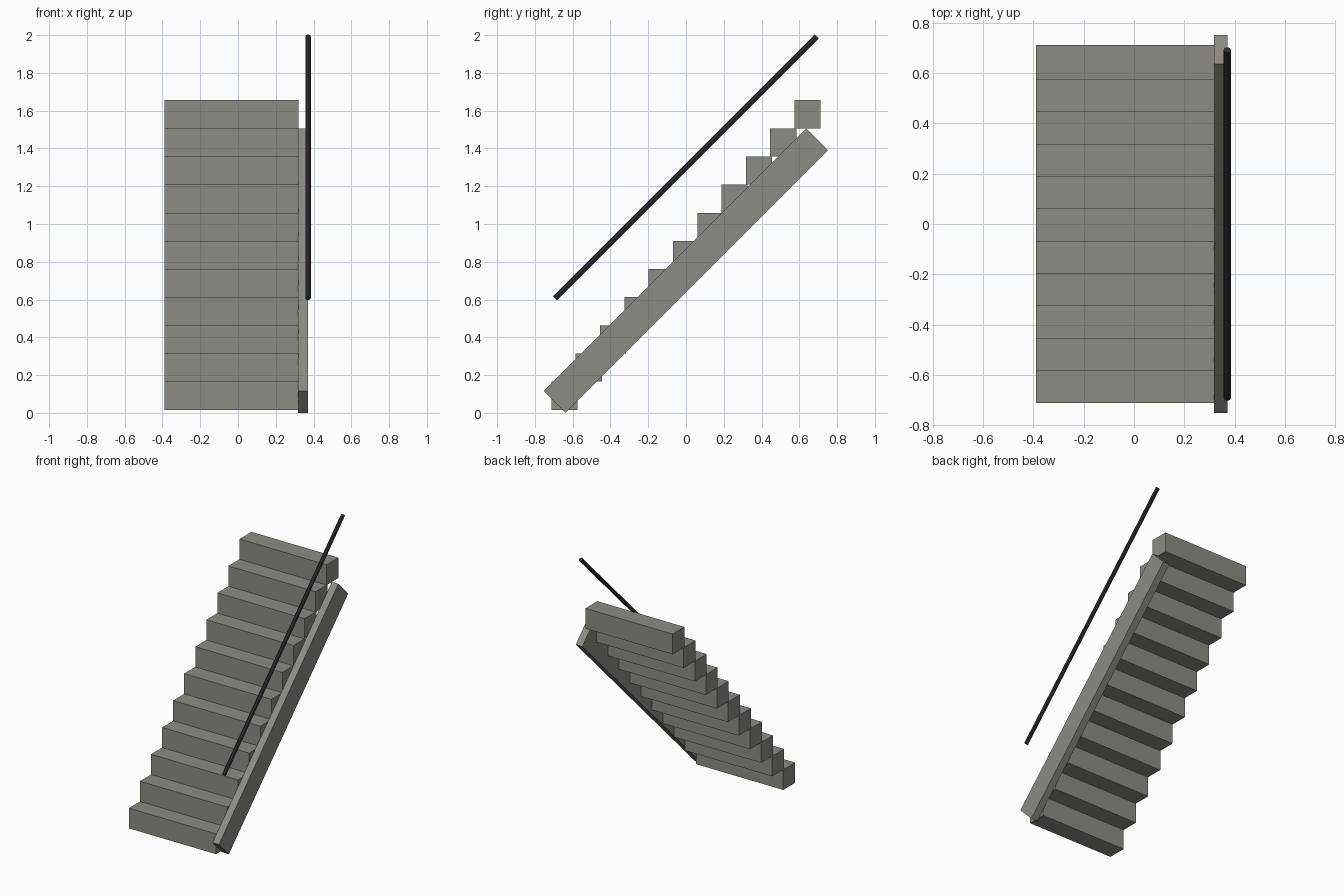
import bpy
import math

cube = bpy.data.objects.get("Cube")
if cube:
    bpy.data.objects.remove(cube, do_unlink=True)


def make_material(name, color):
    mat = bpy.data.materials.new(name)
    mat.use_nodes = True
    mat.diffuse_color = color
    mat.node_tree.nodes["Principled BSDF"].inputs["Base Color"].default_value = color
    return mat


def finish(name, mat):
    obj = bpy.context.object
    obj.name = name
    obj.data.materials.append(mat)
    return obj


def box(name, center, size, mat, tilt=0.0):
    bpy.ops.mesh.primitive_cube_add(size=1, location=center, rotation=(tilt, 0, 0))
    bpy.context.object.scale = size
    return finish(name, mat)


stone = make_material("warm grey stone", (0.27, 0.26, 0.23, 1))
metal = make_material("dark metal", (0.03, 0.028, 0.034, 1))
slope = math.radians(45)

# Solid block steps, each resting level with the top of the one below
STEPS = 11
for i in range(STEPS):
    offset = i - (STEPS - 1) / 2
    box(f"step_{i + 1}", (-0.035, offset * 0.1287, 0.836 + offset * 0.149),
        (0.71, 0.138, 0.149), stone)

# Sloping side beam on the left of the steps
box("stringer", (0.345, 0, 0.753), (0.053, 1.965, 0.163), stone, slope)

# Round handrail floating above the side beam
bpy.ops.mesh.primitive_cylinder_add(vertices=8, radius=0.0145, depth=1.96,
                                    location=(0.371, 0, 1.3),
                                    rotation=(-slope, 0, 0))
finish("handrail", metal)
